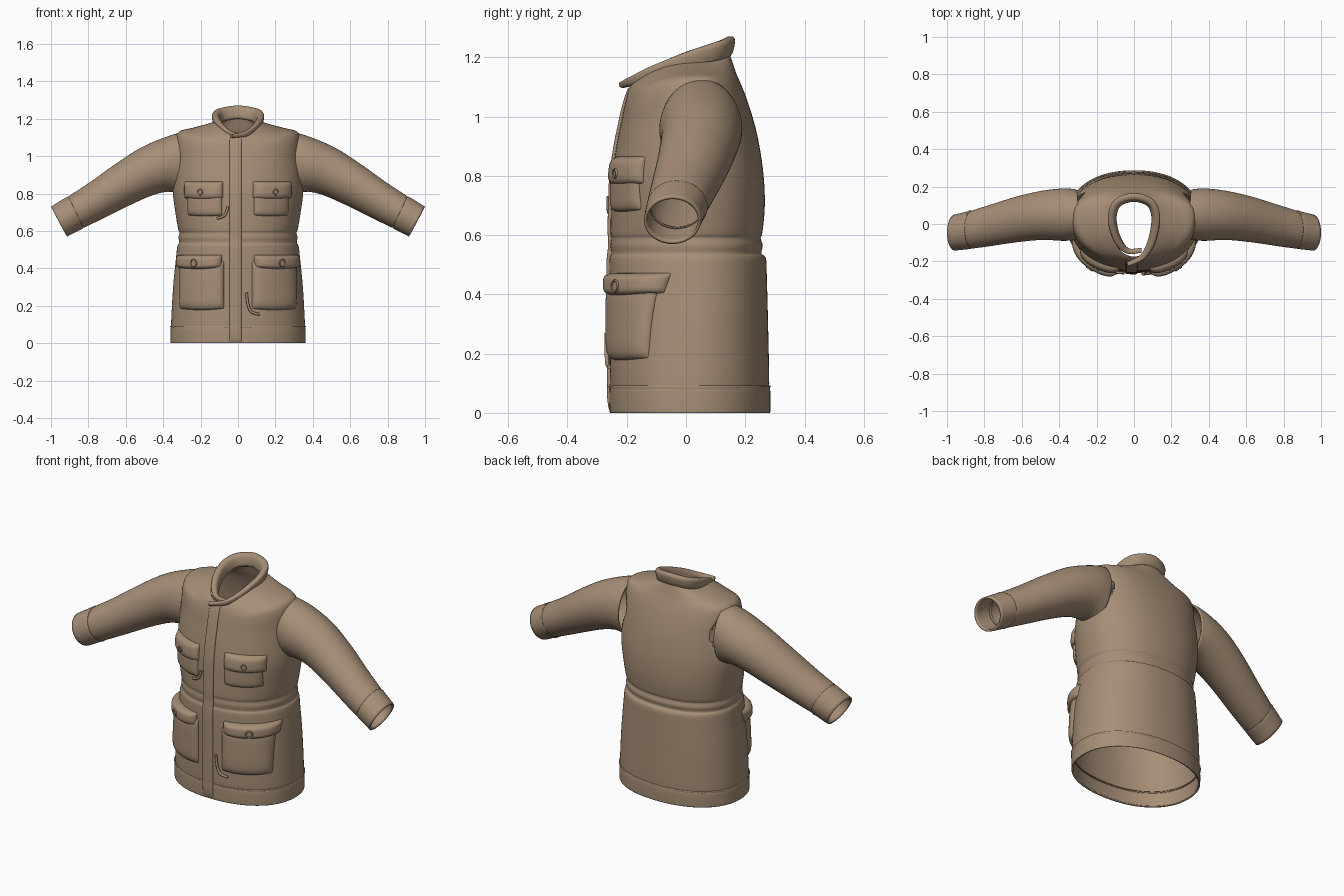
import bpy, bmesh, math
from mathutils import Vector

if "Cube" in bpy.data.objects:
    bpy.data.objects.remove(bpy.data.objects["Cube"])

cloth = bpy.data.materials.new("tan_cloth")
cloth.diffuse_color = (0.38, 0.27, 0.18, 1)
cloth.use_nodes = True
cloth.node_tree.nodes["Principled BSDF"].inputs["Base Color"].default_value = cloth.diffuse_color


def make(name, verts, faces, thick=0):
    bm = bmesh.new()
    vs = [bm.verts.new(v) for v in verts]
    for f in faces:
        bm.faces.new([vs[i] for i in f])
    bmesh.ops.recalc_face_normals(bm, faces=bm.faces)
    me = bpy.data.meshes.new(name)
    bm.to_mesh(me)
    bm.free()
    me.shade_smooth()
    me.set_sharp_from_angle(angle=math.radians(50))
    me.materials.append(cloth)
    ob = bpy.data.objects.new(name, me)
    bpy.context.collection.objects.link(ob)
    if thick:
        m = ob.modifiers.new("thickness", 'SOLIDIFY')
        m.thickness, m.offset = thick, -1
    return ob


def sample(rows, t):
    """Catmull-Rom through a table of rows."""
    n = len(rows)
    i = min(int(t), n - 2)
    f = t - i
    p = [rows[max(0, min(n - 1, i + k))] for k in (-1, 0, 1, 2)]
    return [b + 0.5 * f * (c - a + f * (2 * a - 5 * b + 4 * c - d + f * (3 * (b - c) + d - a)))
            for a, b, c, d in zip(*p)]


def loft(name, rings, thick=0, caps=False, keep=None):
    n = len(rings[0])
    verts = [v for r in rings for v in r]
    faces = []
    for i in range(len(rings) - 1):
        for j in range(n):
            f = (i * n + j, i * n + (j + 1) % n, (i + 1) * n + (j + 1) % n, (i + 1) * n + j)
            if keep is None or keep(sum((verts[k] for k in f), Vector()) / 4):
                faces.append(f)
    if caps:
        faces += [tuple(range(n)), tuple(range(len(verts) - n, len(verts)))]
    return make(name, verts, faces, thick)


# Body rows: z front, z side, z back, half width, y front, y back, y side
flat = [(0, .36, -.256, .283), (.012, .361, -.258, .285), (.08, .36, -.258, .284),
        (.09, .354, -.252, .277), (.10, .358, -.257, .281), (.30, .347, -.258, .277),
        (.45, .332, -.259, .273), (.52, .324, -.258, .27), (.538, .315, -.252, .255),
        (.565, .318, -.255, .259), (.59, .313, -.252, .252), (.61, .32, -.255, .258),
        (.70, .335, -.253, .266), (.80, .348, -.249, .262), (.90, .346, -.235, .248)]
BODY = [(z, z, z, w, f, b, .015 + .025 * z) for z, w, f, b in flat] + [
    (.97, 1.0, .98, .338, -.221, .23, .04), (1.02, 1.085, 1.06, .334, -.211, .205, .04),
    (1.055, 1.132, 1.11, .315, -.203, .185, .04), (1.08, 1.15, 1.145, .25, -.197, .17, .04),
    (1.10, 1.168, 1.18, .18, -.19, .158, .04), (1.11, 1.185, 1.205, .125, -.18, .15, .04)]
N = 2.2


def body_point(row, a):
    zf, zs, zb, w, yf, yb, ys = row
    c, s = math.cos(a), math.sin(a)
    u = math.copysign(abs(c) ** (2 / N), c)
    v = abs(s) ** (2 / N)
    zt, yt = (zf, yf) if s < 0 else (zb, yb)
    return Vector((w * u, ys + (yt - ys) * v, zs + (zt - zs) * (1 - u * u)))


def in_cloth(c):  # leaves the arm holes open
    return not (abs(c.x) > .27 and ((c.y - .05) / .115) ** 2 + ((c.z - .965) / .13) ** 2 < 1)


STEP = 4
loft("jacket_body",
     [[body_point(sample(BODY, i / STEP), 2 * math.pi * j / 112) for j in range(112)]
      for i in range((len(BODY) - 1) * STEP + 1)], .01, keep=in_cloth)


# Front surface position and outward direction at a given x, z
def front(x, z):
    lo, hi = 0, len(BODY) - 1
    for _ in range(24):
        mid = (lo + hi) / 2
        lo, hi = (mid, hi) if sample(BODY, mid)[0] < z else (lo, mid)
    _, _, _, w, yf, _, ys = sample(BODY, lo)
    y = lambda q: ys + (yf - ys) * max(0, 1 - min(1, abs(q / w)) ** N) ** (1 / N)
    slope = (y(x + .004) - y(x - .004)) / .008
    return Vector((x, y(x), z)), Vector((slope, -1, 0)).normalized()


# Padded patch following the front: pouches, flaps, placket
def patch(name, x0, x1, z0, z1, h, bow=0, p=6, nu=24, nv=20):
    verts = []
    for i in range(nv + 1):
        for j in range(nu + 1):
            u = math.sin((j / nu - .5) * math.pi)
            v = math.sin((i / nv - .5) * math.pi)
            z = z0 + (z1 - z0) * (v + 1) / 2 - bow * (1 - u * u) * (1 - v) / 2
            pos, nor = front(x0 + (x1 - x0) * (u + 1) / 2, z)
            d = math.sqrt(max(0, (1 - abs(u) ** p) * (1 - abs(v) ** p)))
            verts.append(pos + nor * (h * d - .004))
    w = nu + 1
    return make(name, verts, [(i * w + j, i * w + j + 1, (i + 1) * w + j + 1, (i + 1) * w + j)
                              for i in range(nv) for j in range(nu)])


def button(name, x, z, out, r):
    pos, nor = front(x, z)
    q = Vector((0, 0, 1)).rotation_difference(nor)
    prof = [(r * .9, -.012), (r, .002), (r * .9, .007), (r * .72, .006), (r * .66, .002), (.001, .002)]
    rings = [[pos + nor * out + q @ Vector((a * math.cos(k * math.pi / 12), a * math.sin(k * math.pi / 12), h))
              for k in range(24)] for a, h in prof]
    loft(name, rings, caps=True)


def cord(name, pts, r=.007):
    cu = bpy.data.curves.new(name, 'CURVE')
    cu.dimensions, cu.bevel_depth, cu.use_fill_caps = '3D', r, True
    sp = cu.splines.new('NURBS')
    sp.points.add(len(pts) - 1)
    sp.use_endpoint_u, sp.order_u = True, 3
    for k, (x, z) in enumerate(pts):
        pos, nor = front(x, z)
        sp.points[k].co = (*(pos + nor * .012), 1)
    cu.materials.append(cloth)
    bpy.context.collection.objects.link(bpy.data.objects.new(name, cu))


patch("front_placket", -.046, .02, .003, 1.105, .014, p=12, nu=12, nv=60)
for s, side in ((1, "left"), (-1, "right")):
    def span(a, b):
        return (a, b) if s > 0 else (-b, -a)
    # Pockets with flaps and buttons
    patch(side + "_chest_pouch", *span(.085, .27), .685, .83, .022, .006)
    patch(side + "_chest_flap", *span(.08, .285), .775, .865, .034, .008, 4)
    button(side + "_chest_button", s * .19, .808, .029, .017)
    patch(side + "_hip_pouch", *span(.075, .312), .185, .44, .03, .008)
    patch(side + "_hip_flap", *span(.085, .322), .405, .472, .047, .012, 4)
    button(side + "_hip_button", s * .215, .428, .041, .022)
    # Sleeve rows: top x, top z, bottom x, bottom z, y min, y max
    arm = [(.30, 1.128, .315, .80, -.085, .185), (.38, 1.105, .375, .81, -.09, .19),
           (.52, 1.045, .46, .79, -.085, .178), (.66, .955, .585, .735, -.097, .148),
           (.80, .855, .72, .668, -.117, .105), (.895, .793, .815, .622, -.13, .075),
           (.906, .783, .828, .618, -.127, .069), (.917, .781, .835, .611, -.133, .07),
           (1.0, .73, .914, .57, -.142, .05)]
    rings = []
    for i in range((len(arm) - 1) * 5 + 1):
        tx, tz, bx, bz, y0, y1 = sample(arm, i / 5)
        c = Vector((s * (tx + bx) / 2, (y0 + y1) / 2, (tz + bz) / 2))
        up = Vector((s * (tx - bx) / 2, 0, (tz - bz) / 2))
        rings.append([c + up * math.cos(k * math.pi / 24) + Vector((0, (y1 - y0) / 2 * math.sin(k * math.pi / 24), 0))
                      for k in range(48)])
    loft(side + "_sleeve", rings, .01)

# Drawstring ends
cord("hip_cord", [(.045, .27), (.048, .22), (.062, .175), (.08, .16), (.112, .155)])
cord("chest_cord", [(-.052, .73), (-.06, .70), (-.075, .675), (-.11, .668)])

# Collar rows: x, y, z, half height, half thickness
COLLAR = [(.04, -.14, 1.11, .012, .012), (-.03, -.145, 1.115, .016, .014), (-.075, -.105, 1.138, .028, .018),
          (-.107, -.03, 1.172, .034, .02), (-.115, .05, 1.2, .036, .021), (-.085, .115, 1.222, .036, .021),
          (0, .142, 1.235, .036, .021), (.085, .115, 1.222, .036, .021), (.115, .05, 1.2, .036, .021),
          (.11, -.03, 1.172, .034, .02), (.085, -.115, 1.142, .028, .018), (.04, -.18, 1.12, .016, .014),
          (-.035, -.215, 1.107, .01, .012)]
rings = []
last = len(COLLAR) - 1
for i in range(last * 6 + 1):
    t = i / 6
    x, y, z, hh, ht = sample(COLLAR, t)
    a, b = sample(COLLAR, max(0, t - .1)), sample(COLLAR, min(last, t + .1))
    out = Vector((a[1] - b[1], b[0] - a[0], 0)).normalized()
    ring = []
    for k in range(20):
        c, s = math.cos(k * math.pi / 10), math.sin(k * math.pi / 10)
        o = ht * math.copysign(abs(c) ** .7, c)
        h = hh * math.copysign(abs(s) ** .7, s)
        ring.append(Vector((x, y, z + h)) + out * (o + .2 * h))
    rings.append(ring)
loft("collar", rings, caps=True)
